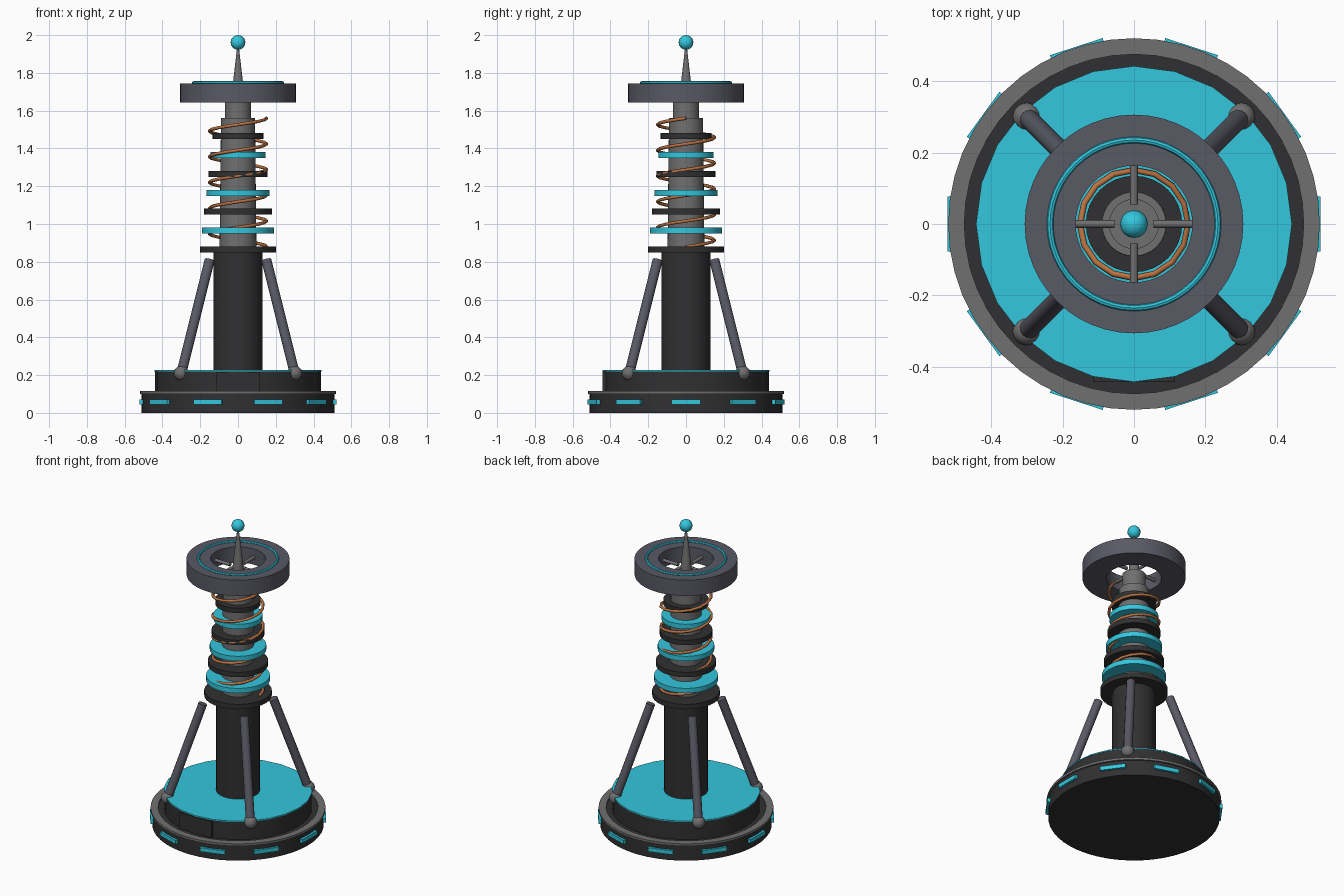
import bpy, math
from mathutils import Vector

if "Cube" in bpy.data.objects:
    bpy.data.objects.remove(bpy.data.objects["Cube"])


def material(name, rgb):
    m = bpy.data.materials.new(name)
    m.diffuse_color = (*rgb, 1)
    m.use_nodes = True
    m.node_tree.nodes["Principled BSDF"].inputs["Base Color"].default_value = m.diffuse_color
    return m


DARK = material("dark_metal", (0.03, 0.03, 0.032))
STEEL = material("blue_steel", (0.10, 0.10, 0.13))
GREY = material("grey_metal", (0.16, 0.16, 0.16))
CYAN = material("cyan_glow", (0.033, 0.57, 0.73))
COPPER = material("copper", (0.50, 0.17, 0.055))


def finish(name, mat, smooth=True):
    o = bpy.context.object
    o.name = name
    o.data.materials.append(mat)
    if smooth:
        bpy.ops.object.shade_smooth_by_angle(angle=math.radians(32))
    return o


def tube(name, r1, r2, z0, z1, mat, sides=32):
    bpy.ops.mesh.primitive_cone_add(vertices=sides, radius1=r1, radius2=r2,
                                    depth=z1 - z0, location=(0, 0, (z0 + z1) / 2))
    return finish(name, mat)


def rod(name, a, b, r, mat, sides=12):
    a, b = Vector(a), Vector(b)
    bpy.ops.mesh.primitive_cylinder_add(
        vertices=sides, radius=r, depth=(b - a).length, location=(a + b) / 2,
        rotation=(b - a).to_track_quat('Z', 'Y').to_euler())
    return finish(name, mat)


def box(name, size, loc, mat, rot=0):
    bpy.ops.mesh.primitive_cube_add(size=1, location=loc, rotation=(0, 0, rot))
    bpy.context.object.scale = size
    return finish(name, mat, False)


def ball(name, r, loc, mat):
    bpy.ops.mesh.primitive_uv_sphere_add(segments=16, ring_count=10, radius=r, location=loc)
    return finish(name, mat)


def ring(name, r_in, r_out, z0, z1, mat, n=48):
    prof = [(r_in, z0), (r_out, z0), (r_out, z1), (r_in, z1)]
    verts = [(r * math.cos(math.tau * i / n), r * math.sin(math.tau * i / n), z)
             for i in range(n) for r, z in prof]
    faces = [(i * 4 + k, (i + 1) % n * 4 + k, (i + 1) % n * 4 + (k + 1) % 4, i * 4 + (k + 1) % 4)
             for i in range(n) for k in range(4)]
    me = bpy.data.meshes.new(name)
    me.from_pydata(verts, [], [f[::-1] for f in faces])
    me.validate()
    o = bpy.data.objects.new(name, me)
    bpy.context.collection.objects.link(o)
    bpy.ops.object.select_all(action='DESELECT')
    o.select_set(True)
    bpy.context.view_layer.objects.active = o
    bpy.ops.object.mode_set(mode='EDIT')
    bpy.ops.mesh.select_all(action='SELECT')
    bpy.ops.mesh.normals_make_consistent(inside=False)
    bpy.ops.object.mode_set(mode='OBJECT')
    return finish(name, mat)


# Base
tube("base_plate", 0.51, 0.51, 0, 0.105, DARK, 48)
ring("base_rim", 0.475, 0.52, 0.10, 0.115, GREY)
tube("upper_base", 0.44, 0.44, 0.10, 0.22, DARK, 24)
tube("glow_deck", 0.442, 0.442, 0.22, 0.227, CYAN, 24)
box("front_panel", (0.23, 0.03, 0.105), (0, -0.426, 0.163), DARK)
for i in range(10):
    a = math.tau * i / 10
    box(f"base_light_{i}", (0.024, 0.155, 0.026),
        (0.51 * math.cos(a), 0.51 * math.sin(a), 0.057), CYAN, a)

# Column and core
tube("lower_column", 0.13, 0.13, 0.22, 0.86, DARK)
tube("core", 0.098, 0.09, 0.86, 1.56, GREY)
tube("core_neck", 0.07, 0.07, 1.56, 1.665, GREY)

# Struts with ball feet
for i, (sx, sy) in enumerate([(1, 1), (-1, 1), (-1, -1), (1, -1)]):
    rod(f"strut_{i}", (0.3 * sx, 0.3 * sy, 0.21), (0.15 * sx, 0.15 * sy, 0.81), 0.027, STEEL)
    ball(f"strut_foot_{i}", 0.04, (0.3 * sx, 0.3 * sy, 0.21), GREY)

# Alternating discs, shrinking upwards
for i in range(7):
    r, z = 0.201 - 0.011 * i, 0.865 + 0.1 * i
    tube(f"disc_{i}", r, r, z - 0.016, z + 0.016, CYAN if i % 2 else DARK)

# Copper coil
cu = bpy.data.curves.new("coil", 'CURVE')
cu.dimensions = '3D'
cu.bevel_depth = 0.009
cu.bevel_resolution = 1
cu.use_fill_caps = True
sp = cu.splines.new('POLY')
steps, turns = 80, 5
sp.points.add(steps)
for i, p in enumerate(sp.points):
    a = math.tau * turns * i / steps
    p.co = (0.151 * math.cos(a), 0.151 * math.sin(a), 0.88 + 0.68 * i / steps, 1)
cu.materials.append(COPPER)
bpy.context.collection.objects.link(bpy.data.objects.new("coil", cu))

# Top ring, glow band and spokes
ring("top_ring", 0.163, 0.306, 1.642, 1.745, STEEL)
bpy.ops.mesh.primitive_torus_add(major_radius=0.235, minor_radius=0.009, major_segments=48,
                                 minor_segments=8, location=(0, 0, 1.747))
finish("top_glow_band", CYAN)
for i in range(4):
    c, s = round(math.cos(math.pi / 2 * i)), round(math.sin(math.pi / 2 * i))
    rod(f"spoke_{i}", (0.055 * c, 0.055 * s, 1.69), (0.17 * c, 0.17 * s, 1.69), 0.011, GREY)

# Antenna
tube("antenna", 0.036, 0.005, 1.665, 1.935, GREY, 16)
ball("antenna_tip", 0.039, (0, 0, 1.961), CYAN)
